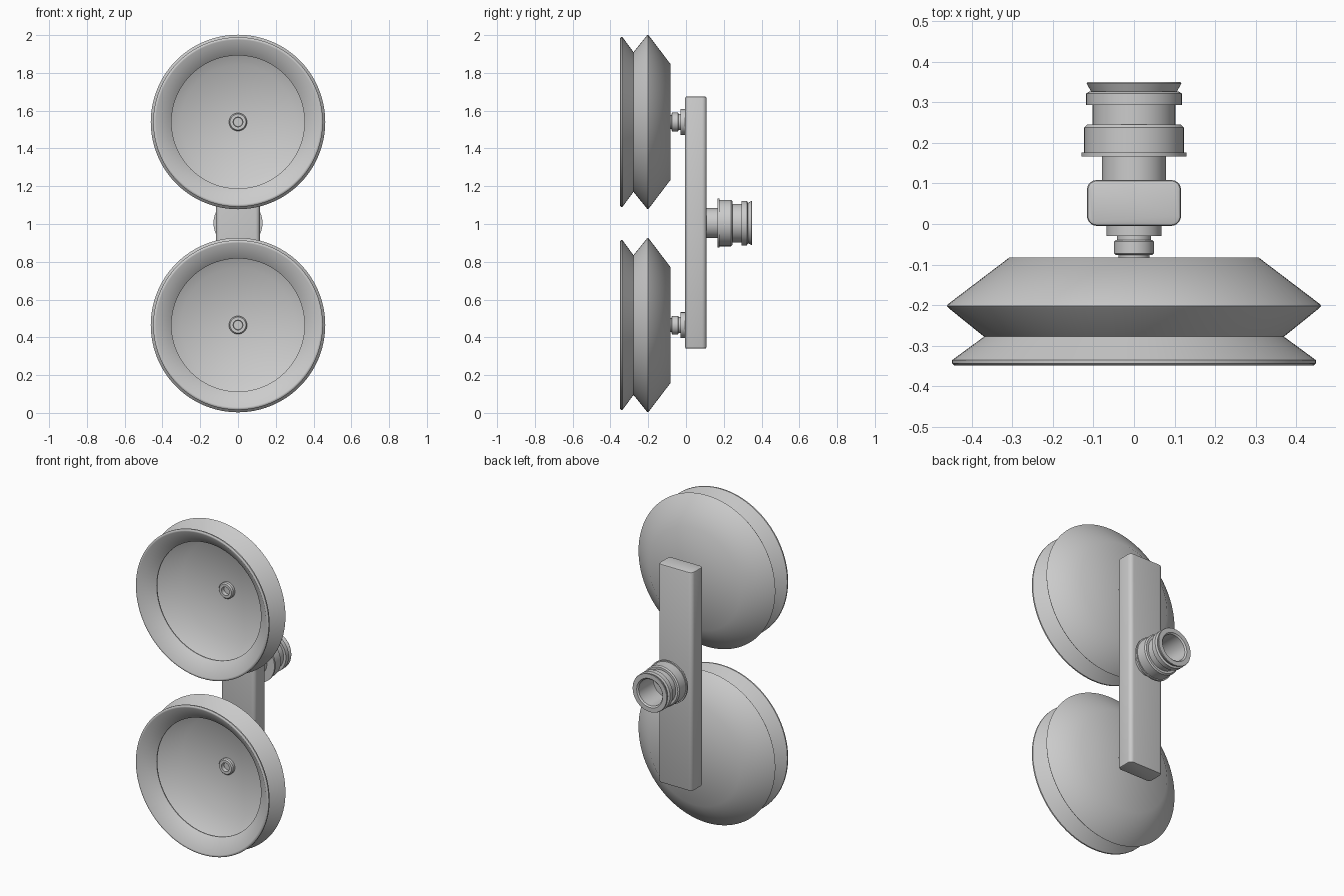
import bpy, bmesh, math

if "Cube" in bpy.data.objects:
    bpy.data.objects.remove(bpy.data.objects["Cube"])

grey = bpy.data.materials.new("light grey")
grey.diffuse_color = (0.6, 0.6, 0.6, 1)
grey.use_nodes = True
grey.node_tree.nodes["Principled BSDF"].inputs["Base Color"].default_value = grey.diffuse_color


def finish(name, bm, angle):
    bmesh.ops.recalc_face_normals(bm, faces=bm.faces)
    me = bpy.data.meshes.new(name)
    bm.to_mesh(me)
    bm.free()
    ob = bpy.data.objects.new(name, me)
    bpy.context.collection.objects.link(ob)
    me.materials.append(grey)
    bpy.ops.object.select_all(action='DESELECT')
    ob.select_set(True)
    bpy.context.view_layer.objects.active = ob
    bpy.ops.object.shade_smooth_by_angle(angle=math.radians(angle))
    return ob


def lathe(name, profile, z, n=64, angle=40):
    """Revolve a closed (radius, y) outline around the y axis at height z."""
    bm = bmesh.new()
    rings = []
    for r, y in profile:
        if r == 0:
            rings.append([bm.verts.new((0, y, z))] * n)
        else:
            rings.append([bm.verts.new((r * math.cos(2 * math.pi * i / n), y,
                                        z + r * math.sin(2 * math.pi * i / n)))
                          for i in range(n)])
    for a, b in zip(rings, rings[1:] + rings[:1]):
        for i in range(n):
            j = (i + 1) % n
            vs = list(dict.fromkeys((a[i], a[j], b[j], b[i])))
            if len(vs) > 2:
                bm.faces.new(vs)
    return finish(name, bm, angle)


# bellows suction cup: outside from back to rim, then inside to the centre
CUP = [(0, -0.083), (0.308, -0.083), (0.458, -0.197), (0.462, -0.202), (0.458, -0.207),
       (0.37, -0.278), (0.449, -0.336), (0.449, -0.344), (0.443, -0.349), (0.435, -0.349),
       (0.352, -0.281), (0.352, -0.275), (0.438, -0.202), (0.302, -0.098), (0, -0.098)]
# stepped stem between cup and bar
STEM = [(0, -0.09), (0.038, -0.09), (0.038, -0.077), (0.044, -0.077), (0.049, -0.073),
        (0.049, -0.043), (0.046, -0.04), (0.042, -0.04), (0.042, -0.03),
        (0.068, -0.03), (0.068, 0.01), (0, 0.01)]
# hollow nipple visible inside the cup
NIPPLE = [(0, -0.095), (0.048, -0.095), (0.048, -0.115), (0.042, -0.122),
          (0.026, -0.122), (0.024, -0.1), (0, -0.1)]
for side, z in (("upper", 1.54), ("lower", 0.465)):
    lathe(side + "_suction_cup", CUP, z, 96, 40)
    lathe(side + "_stem", STEM, z, 48)
    lathe(side + "_nipple", NIPPLE, z, 32)

# connecting bar with rounded long edges and slightly softened ends
bm = bmesh.new()
bmesh.ops.create_cube(bm, size=1)
for v in bm.verts:
    v.co = (v.co.x * 0.232, 0.052 + v.co.y * 0.113, 1.0075 + v.co.z * 1.335)
long_edges = [e for e in bm.edges if abs(e.verts[0].co.z - e.verts[1].co.z) > 1]
bmesh.ops.bevel(bm, geom=long_edges, offset=0.024, segments=5, affect='EDGES', profile=0.5)
ends = [e for e in bm.edges if abs(e.verts[0].co.z - e.verts[1].co.z) < 0.01]
bmesh.ops.bevel(bm, geom=ends, offset=0.008, segments=2, affect='EDGES', profile=0.5)
finish("connecting_bar", bm, 40)

# hose coupling on the back of the bar, open at its end
COUPLING = [(0, 0.09), (0.079, 0.09), (0.079, 0.166), (0.13, 0.166), (0.13, 0.177),
            (0.123, 0.177), (0.123, 0.238), (0.116, 0.245), (0.102, 0.245), (0.102, 0.294),
            (0.118, 0.294), (0.118, 0.322), (0.11, 0.327), (0.106, 0.327), (0.117, 0.347),
            (0.115, 0.35), (0.088, 0.35), (0.08, 0.342), (0.08, 0.2), (0, 0.2)]
lathe("hose_coupling", COUPLING, 1.005, 64)
